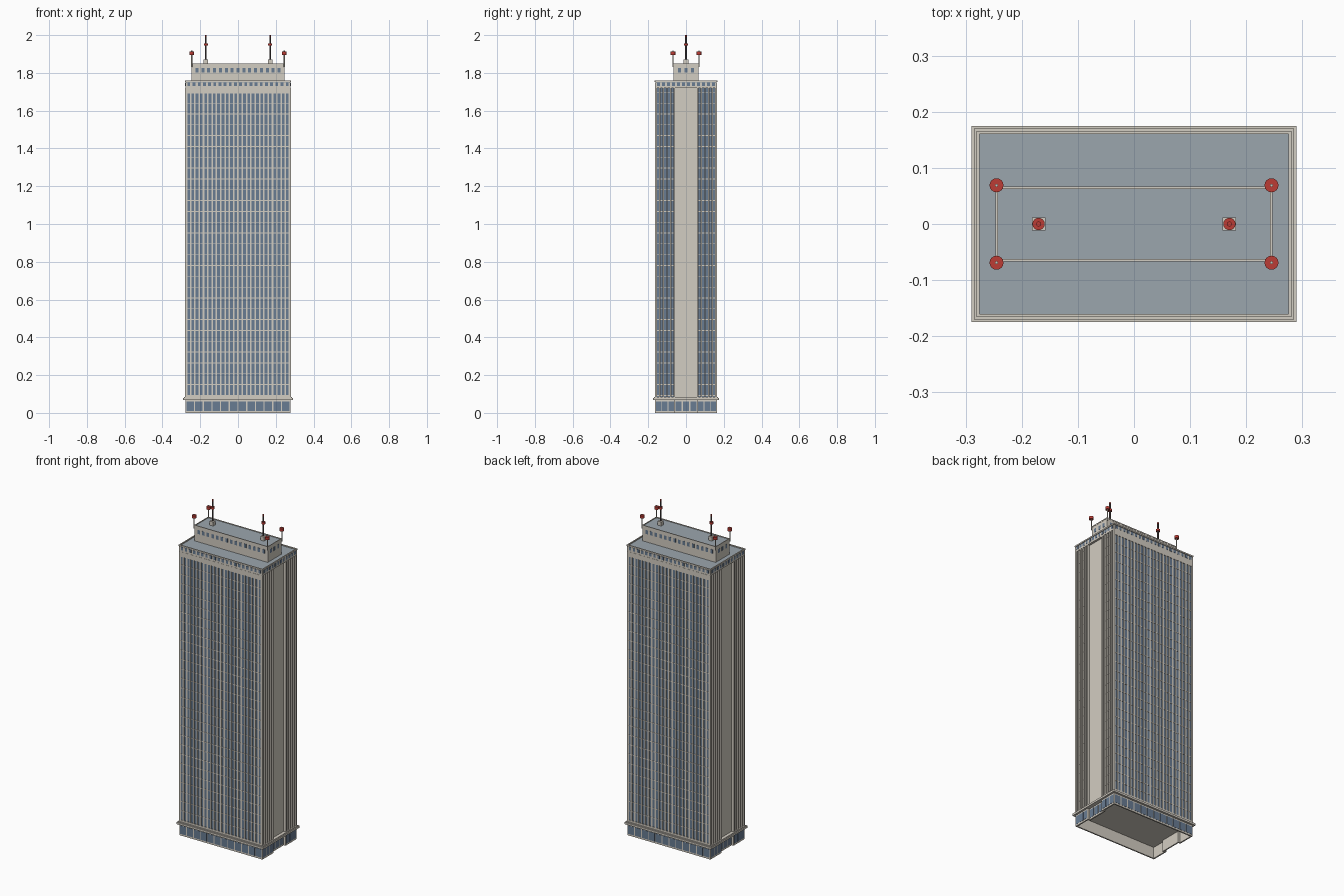
import bpy, bmesh
from mathutils import Matrix, Vector

cube = bpy.data.objects.get("Cube")
if cube:
    bpy.data.objects.remove(cube, do_unlink=True)


def material(name, rgb):
    m = bpy.data.materials.new(name)
    m.use_nodes = True
    m.diffuse_color = (*rgb, 1)
    m.node_tree.nodes["Principled BSDF"].inputs["Base Color"].default_value = (*rgb, 1)
    return m


CONCRETE = material("warm concrete", (0.65, 0.61, 0.54))
GLASS = material("blue glass", (0.14, 0.2, 0.29))
ROOF = material("grey roof", (0.33, 0.38, 0.42))
RED = material("signal red", (0.5, 0.045, 0.035))
METAL = material("dark metal", (0.1, 0.08, 0.08))


def finish(name, bm, mat):
    mesh = bpy.data.meshes.new(name)
    bm.to_mesh(mesh)
    bm.free()
    mesh.materials.append(mat)
    ob = bpy.data.objects.new(name, mesh)
    bpy.context.collection.objects.link(ob)


def boxes(name, mat, items):
    """One object from boxes given as (x0, x1, y0, y1, z0, z1)."""
    bm = bmesh.new()
    for x0, x1, y0, y1, z0, z1 in items:
        mid = Vector((x0 + x1, y0 + y1, z0 + z1)) / 2
        size = Matrix.Diagonal((x1 - x0, y1 - y0, z1 - z0, 1))
        bmesh.ops.create_cube(bm, size=1, matrix=Matrix.Translation(mid) @ size)
    finish(name, bm, mat)


def block(hx, hy, z0, z1):
    return (-hx, hx, -hy, hy, z0, z1)


def both_y(b):
    return [b, (b[0], b[1], -b[3], -b[2], b[4], b[5])]


def both_x(b):
    return [b, (-b[1], -b[0], b[2], b[3], b[4], b[5])]


def all_four(b):
    return [c for a in both_x(b) for c in both_y(a)]


def centres(lo, hi, n):
    return [lo + (hi - lo) * (i + 0.5) / n for i in range(n)]


def frame(hx, hy, t, z0, z1):
    return both_y((-hx, hx, hy - t, hy, z0, z1)) + both_x((hx - t, hx, -hy, hy, z0, z1))


def window_band(hx, hy, nx, ny, w, z0, z1, margin=0.005):
    """Thin window plates around a rectangular storey."""
    out, d = [], 0.001
    for x in centres(-hx + margin, hx - margin, nx):
        out += both_y((x - w / 2, x + w / 2, hy - d, hy + d, z0, z1))
    for y in centres(-hy + margin, hy - margin, ny):
        out += both_x((hx - d, hx + d, y - w / 2, y + w / 2, z0, z1))
    return out


# Main dimensions
HX, HY = 0.28, 0.165
CORE, BACK = 0.058, 0.266
BASE, HEAD, TOP = 0.08, 1.72, 1.76
FIRST, STOREY, FLOORS, BAYS = 0.0927, 0.0573, 28, 24
FIN = 0.0085
GX, GY = HX - 0.011, HY - 0.0035

# Ground floor: hollow walls, set back at the end cores
boxes("ground_walls", CONCRETE,
      both_y((-HX + 0.002, HX - 0.002, HY - 0.01, HY - 0.002, 0, BASE - 0.01))
      + all_four((HX - 0.01, HX - 0.002, CORE, HY - 0.002, 0, BASE - 0.01))
      + all_four((BACK - 0.008, HX - 0.002, CORE, CORE + 0.008, 0, BASE - 0.01))
      + both_x((BACK - 0.008, BACK, -CORE, CORE, 0, BASE - 0.01)))
shop = []
for x in centres(-HX + 0.004, HX - 0.004, 12):
    shop += both_y((x - 0.02, x + 0.02, HY - 0.003, HY - 0.001, 0.01, 0.06))
for y in centres(CORE + 0.004, HY - 0.004, 3):
    shop += all_four((HX - 0.003, HX - 0.001, y - 0.0145, y + 0.0145, 0.01, 0.06))
for y in centres(-CORE, CORE, 3):
    shop += both_x((BACK - 0.001, BACK + 0.001, y - 0.016, y + 0.016, 0.01, 0.06))
boxes("ground_windows", GLASS, shop)
boxes("base_ledge", CONCRETE, [block(HX + 0.01, HY + 0.01, BASE - 0.012, BASE),
                               block(HX + 0.005, HY + 0.005, BASE - 0.002, BASE + 0.004)])

# Tower: two glazed slabs joined by a plain, slightly recessed core
boxes("glass_slabs", GLASS, both_y((-GX, GX, CORE + 0.004, GY, BASE, HEAD)))
boxes("end_core", CONCRETE, [block(BACK, CORE + 0.004, BASE, HEAD)])
boxes("recess_piers", CONCRETE, all_four((BACK - 0.01, HX, CORE, CORE + 0.009, BASE, HEAD)))
boxes("corner_columns", CONCRETE, all_four((GX - 0.001, HX, HY - 0.011, HY, BASE, HEAD)))

# Shallow mullions on the long faces, deep fins on the ends
step = 2 * (HX - 0.006) / BAYS
fins = []
for i in range(1, BAYS):
    x = -HX + 0.006 + i * step
    fins += both_y((x - FIN / 2, x + FIN / 2, GY - 0.002, HY, BASE, HEAD))
for i in range(1, 5):
    y = CORE + 0.004 + i * (HY - CORE - 0.011) / 5
    fins += all_four((GX - 0.002, HX, y - 0.0035, y + 0.0035, BASE, HEAD))
boxes("vertical_fins", CONCRETE, fins)

# Floor bands behind the fins
bands = []
for k in range(FLOORS + 1):
    z = FIRST + k * STOREY
    bands += both_y((-GX - 0.003, GX + 0.003, CORE + 0.005, GY + 0.002, z - 0.002, z + 0.002))
boxes("floor_bands", CONCRETE, bands)
boxes("facade_sills", CONCRETE, both_y((-HX, HX, GY, HY, BASE, 0.095)))
boxes("facade_heads", CONCRETE, both_y((-HX, HX, GY, HY, 1.69, HEAD)))

# Cornice storey, parapet and roof
CX, CY = HX + 0.001, HY + 0.001
boxes("cornice", CONCRETE, [block(HX - 0.001, HY - 0.001, HEAD, TOP - 0.01)])
boxes("parapet", CONCRETE, frame(CX, CY, 0.006, TOP - 0.008, TOP))
boxes("cornice_windows", GLASS, window_band(HX - 0.001, HY - 0.001, 20, 12, 0.015, 1.73, 1.75))
boxes("main_roof", ROOF, [block(CX - 0.006, CY - 0.006, TOP - 0.012, TOP - 0.006)])

# Penthouse
PX, PY, PTOP = 0.245, 0.065, 1.85
boxes("penthouse", CONCRETE, [block(PX, PY, TOP - 0.01, PTOP - 0.006)])
boxes("penthouse_parapet", CONCRETE, frame(PX + 0.0015, PY + 0.0015, 0.004, PTOP - 0.007, PTOP))
boxes("penthouse_roof", ROOF, [block(PX - 0.002, PY - 0.002, PTOP - 0.007, PTOP - 0.004)])
boxes("penthouse_windows", GLASS, window_band(PX, PY, 15, 3, 0.016, 1.802, 1.826, 0.012))


# Roof masts and corner beacons
def rod(name, x, y, z0, z1, r, mat):
    bm = bmesh.new()
    bmesh.ops.create_cone(bm, cap_ends=True, segments=16, radius1=r, radius2=r, depth=z1 - z0,
                          matrix=Matrix.Translation((x, y, (z0 + z1) / 2)))
    finish(name, bm, mat)


for sx, side in ((1, "left"), (-1, "right")):
    x = sx * 0.17
    boxes(f"mast_base_{side}", CONCRETE, [(x - 0.012, x + 0.012, -0.012, 0.012, PTOP - 0.006, 1.87)])
    rod(f"mast_{side}", x, 0, 1.87, 1.99, 0.0045, METAL)
    rod(f"mast_tip_{side}", x, 0, 1.99, 2.0, 0.0045, RED)
    rod(f"mast_light_{side}", x, 0, 1.944, 1.956, 0.011, RED)
    for sy, end in ((-1, "front"), (1, "back")):
        px, py = sx * 0.245, sy * 0.069
        rod(f"beacon_pole_{end}_{side}", px, py, 1.83, 1.918, 0.0028, CONCRETE)
        rod(f"beacon_{end}_{side}", px, py, 1.896, 1.912, 0.0125, RED)
